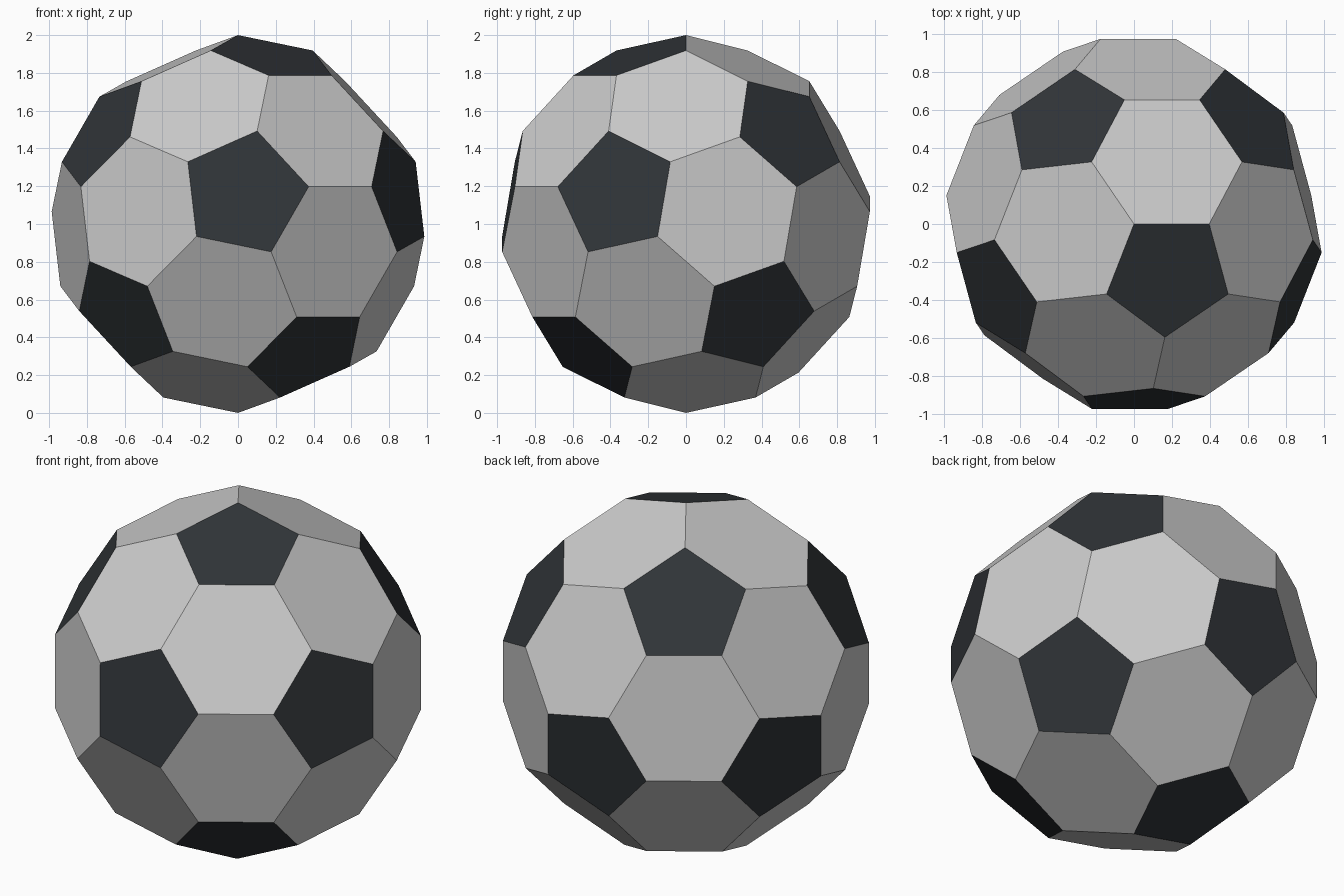
import bpy, bmesh, math
from mathutils import Matrix, Vector

if "Cube" in bpy.data.objects:
    bpy.data.objects.remove(bpy.data.objects["Cube"])

# Truncated icosahedron: cut each icosahedron edge at its thirds and wrap the points
ico = bmesh.new()
bmesh.ops.create_icosphere(ico, subdivisions=1, radius=1)
ball = bmesh.new()
for e in ico.edges:
    a, b = (v.co for v in e.verts)
    for t in (1 / 3, 2 / 3):
        ball.verts.new(a.lerp(b, t).normalized())
ico.free()
bmesh.ops.convex_hull(ball, input=ball.verts)
bmesh.ops.dissolve_limit(ball, angle_limit=math.radians(5),
                         verts=ball.verts, edges=ball.edges)
bmesh.ops.recalc_face_normals(ball, faces=ball.faces)

# Stand the ball on a corner: one pentagon corner at the top, its neighbour towards +x
pent = next(f for f in ball.faces if len(f.verts) == 5)
side, top = (v.co.copy() for v in pent.verts[:2])
z = top.normalized()
x = (side - z * side.dot(z)).normalized()
turn = Matrix((x, z.cross(x), z)).to_4x4()
bmesh.ops.transform(ball, matrix=Matrix.Translation((0, 0, 1)) @ turn, verts=ball.verts)


def panels(name, sides, color=None):
    """Keep only the faces with the given number of sides as one object."""
    bm = ball.copy()
    bmesh.ops.delete(bm, geom=[f for f in bm.faces if len(f.verts) != sides],
                     context='FACES')
    mesh = bpy.data.meshes.new(name)
    bm.to_mesh(mesh)
    bm.free()
    if color:
        mat = bpy.data.materials.new(name + "_color")
        mat.diffuse_color = color
        mat.use_nodes = True
        mat.node_tree.nodes["Principled BSDF"].inputs["Base Color"].default_value = mat.diffuse_color
        mesh.materials.append(mat)
    obj = bpy.data.objects.new(name, mesh)
    bpy.context.collection.objects.link(obj)


# Light hexagons and dark pentagons
panels("hexagon_panels", 6)
panels("pentagon_panels", 5, (0.03, 0.035, 0.04, 1))
ball.free()
